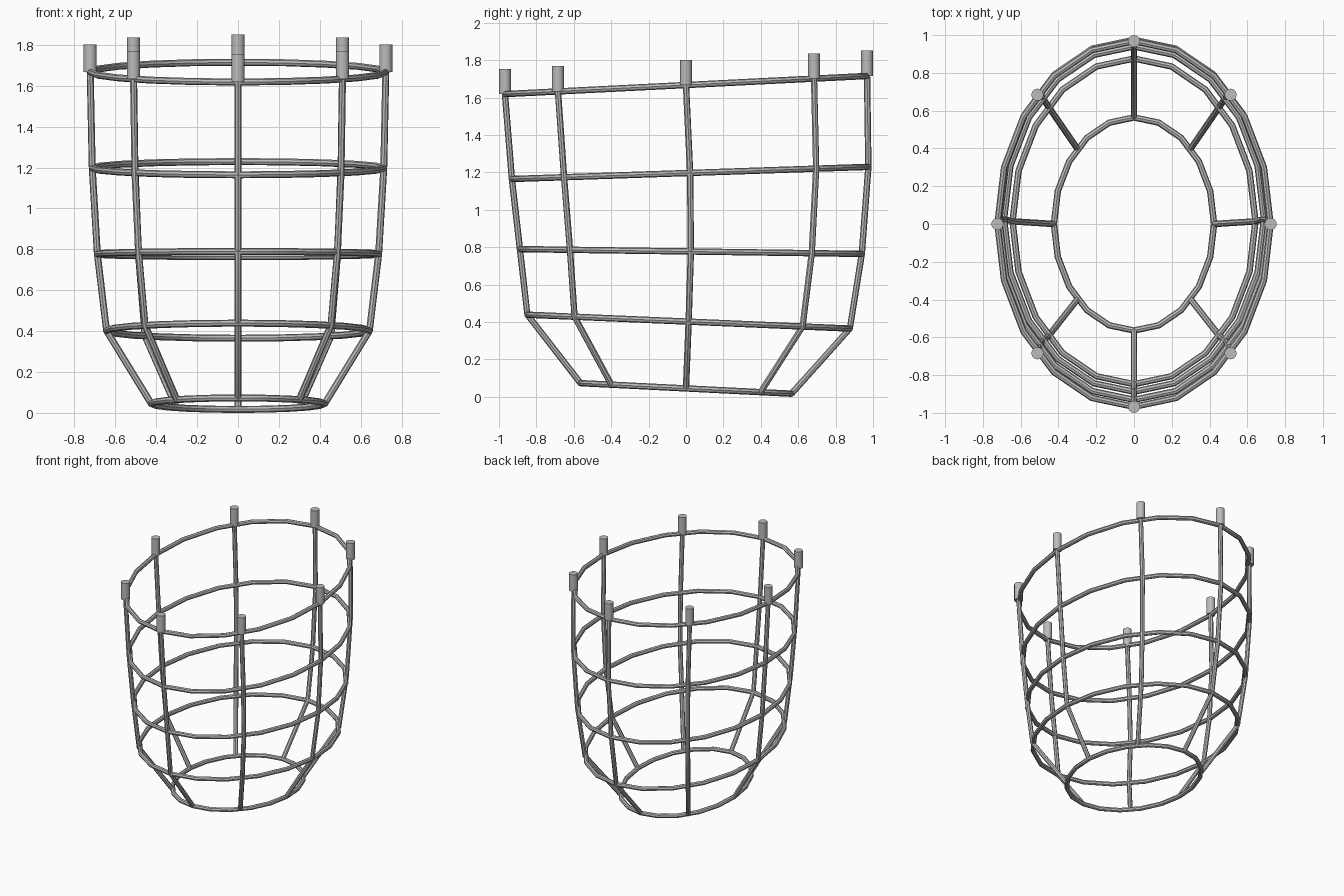
import bpy
from math import cos, sin, pi

cube = bpy.data.objects.get("Cube")
if cube:
    bpy.data.objects.remove(cube, do_unlink=True)

# Single light grey metal colour
steel = bpy.data.materials.new("light_grey_metal")
steel.use_nodes = True
GREY = (0.5, 0.5, 0.5, 1)
steel.diffuse_color = GREY
steel.node_tree.nodes["Principled BSDF"].inputs["Base Color"].default_value = GREY

BAR = 0.017
PEG_RADIUS, PEG_HEIGHT = 0.032, 0.135

# Hoops, bottom to top: half width, half depth, centre y, centre z, slope along y
HOOPS = [
    (0.424, 0.564, 0.0, 0.045, -0.05),
    (0.643, 0.862, 0.014, 0.402, -0.043),
    (0.688, 0.914, 0.026, 0.777, -0.014),
    (0.713, 0.953, 0.022, 1.197, 0.034),
    (0.723, 0.968, 0.0, 1.667, 0.05),
]


def hoop_point(hoop, angle):
    rx, ry, cy, cz, slope = hoop
    y = ry * sin(angle)
    return (rx * cos(angle), cy + y, cz + slope * y)


def finish(obj, name):
    obj.name = name
    obj.data.materials.clear()
    obj.data.materials.append(steel)
    bpy.ops.object.shade_smooth_by_angle(angle=pi / 5)


def rod(name, points, closed):
    """Round bar following a polyline."""
    curve = bpy.data.curves.new(name, "CURVE")
    curve.dimensions = "3D"
    curve.bevel_depth = BAR
    curve.bevel_resolution = 2
    curve.use_fill_caps = True
    spline = curve.splines.new("POLY")
    spline.points.add(len(points) - 1)
    for p, co in zip(spline.points, points):
        p.co = (*co, 1)
    spline.use_cyclic_u = closed
    obj = bpy.data.objects.new(name, curve)
    bpy.context.collection.objects.link(obj)
    bpy.ops.object.select_all(action="DESELECT")
    obj.select_set(True)
    bpy.context.view_layer.objects.active = obj
    bpy.ops.object.convert(target="MESH")
    finish(bpy.context.object, name)


# Tilted oval hoops
SIDES = 20
for i, hoop in enumerate(HOOPS):
    rod(f"hoop_{i + 1}", [hoop_point(hoop, 2 * pi * k / SIDES) for k in range(SIDES)], True)

# Upright bars, each topped with a vertical peg
for k, place in enumerate(["left", "back_left", "back", "back_right",
                           "right", "front_right", "front", "front_left"]):
    angle = k * pi / 4
    path = [hoop_point(hoop, angle) for hoop in HOOPS]
    rod(f"upright_{place}", path, False)
    x, y, z = path[-1]
    bpy.ops.mesh.primitive_cylinder_add(vertices=16, radius=PEG_RADIUS, depth=PEG_HEIGHT,
                                        location=(x, y, z + PEG_HEIGHT / 2))
    finish(bpy.context.object, f"peg_{place}")
